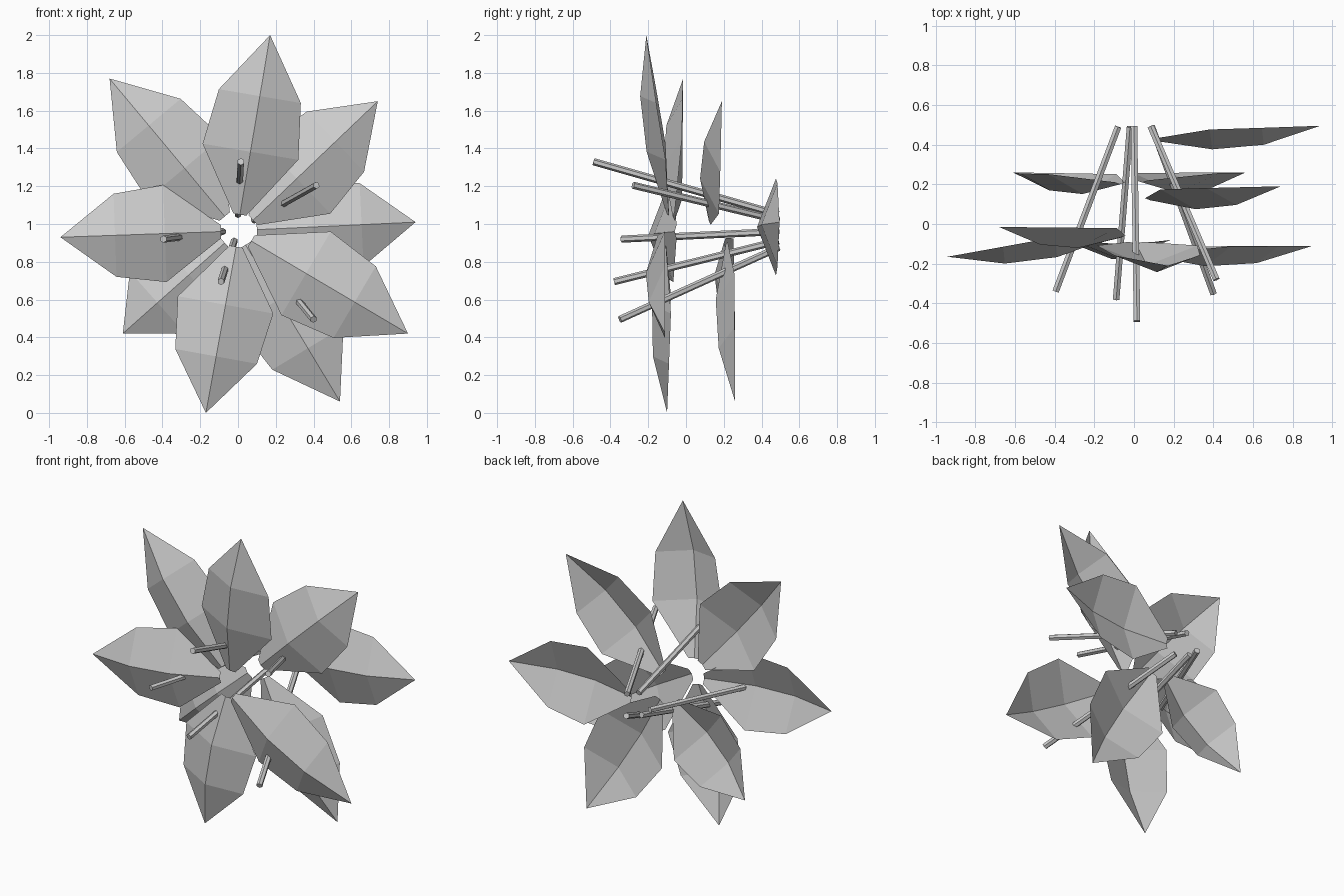
import bpy
from mathutils import Vector

cube = bpy.data.objects.get("Cube")
if cube:
    bpy.data.objects.remove(cube, do_unlink=True)

grey = bpy.data.materials.new("light_grey")
grey.use_nodes = True
grey.diffuse_color = (0.6, 0.6, 0.6, 1)
grey.node_tree.nodes["Principled BSDF"].inputs["Base Color"].default_value = grey.diffuse_color

BACK = Vector((0, 1, 0))

# Leaf cross-sections: fraction of length, half width, ridge depth, edge depth
ROWS = [(0, 0.035, 0, 0.01), (0.35, 0.257, -0.07, 0.03), (0.66, 0.22, -0.07, 0.015)]


def add_petal(name, base, tip):
    """Pointed sheet folded along its middle, with the ridge to the front."""
    base, tip = Vector(base), Vector(tip)
    axis = tip - base
    side = axis.cross(BACK).normalized()
    verts = []
    for along, half, ridge, edge in ROWS:
        mid = base + axis * along
        verts += [mid - side * half + BACK * edge,
                  mid + BACK * ridge,
                  mid + side * half + BACK * edge]
    verts.append(tip)
    end = len(verts) - 1
    faces = []
    for i in range(len(ROWS) - 1):
        for j in range(2):
            a = i * 3 + j
            faces.append((a, a + 1, a + 4, a + 3))
    faces += [(end - 3, end - 2, end), (end - 2, end - 1, end)]
    mesh = bpy.data.meshes.new(name)
    mesh.from_pydata(verts, [], faces)
    mesh.materials.append(grey)
    bpy.context.collection.objects.link(bpy.data.objects.new(name, mesh))


def add_stamen(name, back, front):
    """Straight six-sided rod between two points."""
    back, front = Vector(back), Vector(front)
    line = front - back
    bpy.ops.mesh.primitive_cylinder_add(
        vertices=6, radius=0.019, depth=line.length, location=(back + front) / 2,
        rotation=line.to_track_quat('Z', 'Y').to_euler())
    rod = bpy.context.object
    rod.name = name
    rod.data.materials.append(grey)


# Ring of petals, each with its own depth and lean
petals = {
    "top": ((0.01, -0.10, 1.05), (0.17, -0.21, 2.0)),
    "upper_right": ((-0.07, -0.07, 1.04), (-0.68, -0.015, 1.77)),
    "upper_left": ((0.08, 0.12, 1.02), (0.74, 0.19, 1.65)),
    "left": ((0.10, 0.42, 0.97), (0.94, 0.495, 1.01)),
    "lower_left": ((0.07, -0.16, 0.91), (0.90, -0.11, 0.42)),
    "bottom_left": ((0.04, 0.21, 0.89), (0.54, 0.26, 0.06)),
    "bottom": ((-0.01, -0.115, 0.88), (-0.17, -0.10, 0.0)),
    "lower_right": ((-0.07, 0.20, 0.90), (-0.61, 0.26, 0.42)),
    "right": ((-0.09, -0.06, 0.96), (-0.94, -0.165, 0.93)),
}
for place, (base, tip) in petals.items():
    add_petal("petal_" + place, base, tip)

# Stamens spreading out from the back to the front
stamens = {
    "top": ((0.0, 0.49, 1.05), (0.015, -0.49, 1.33)),
    "upper_left": ((0.085, 0.49, 1.02), (0.415, -0.28, 1.205)),
    "right": ((-0.08, 0.49, 0.96), (-0.395, -0.34, 0.92)),
    "bottom": ((-0.02, 0.49, 0.91), (-0.09, -0.38, 0.695)),
    "lower_left": ((0.09, 0.49, 0.875), (0.40, -0.35, 0.495)),
}
for place, (back, front) in stamens.items():
    add_stamen("stamen_" + place, back, front)
